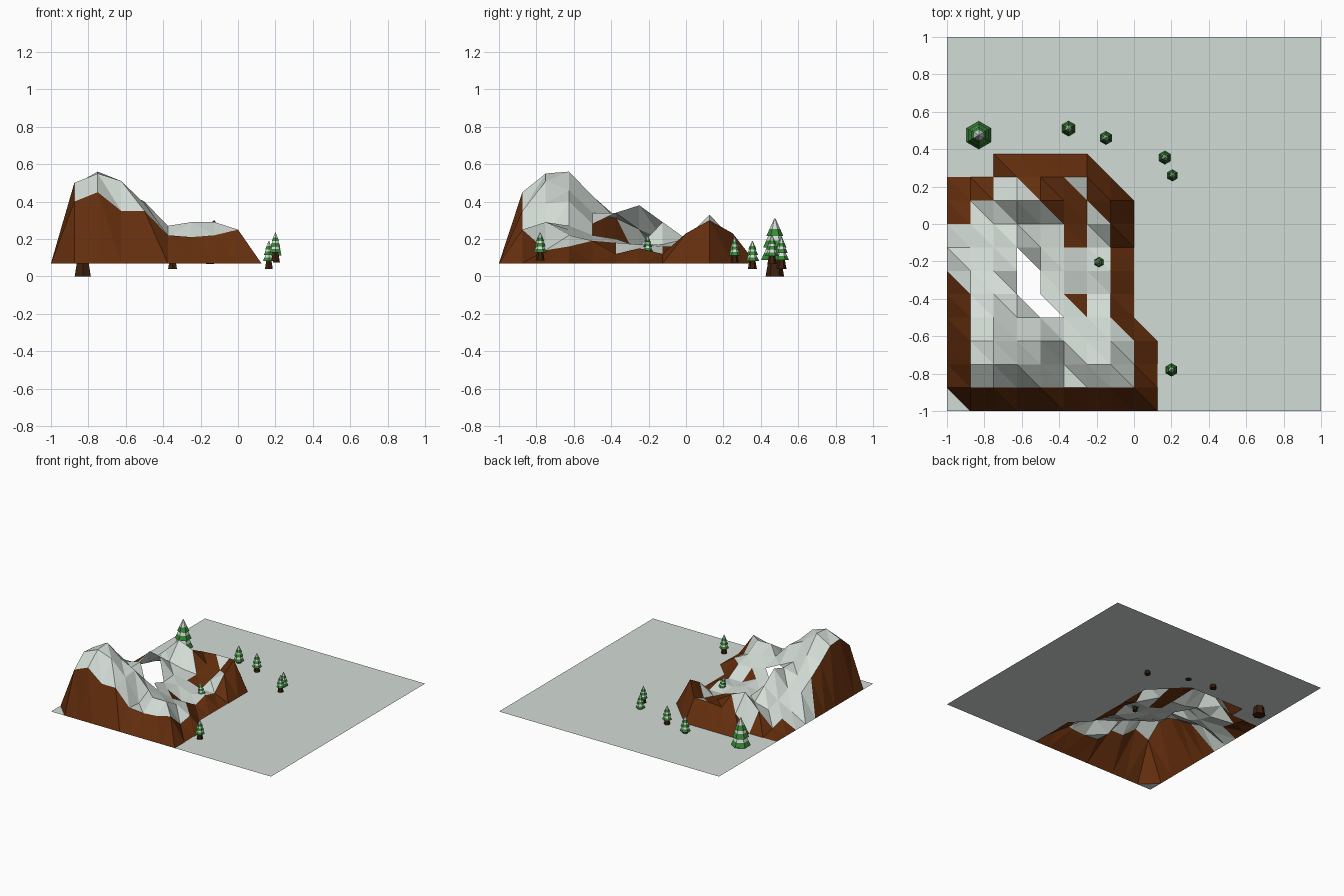
import bpy, bmesh
from math import sin, cos, tau

cube = bpy.data.objects.get("Cube")
if cube:
    bpy.data.objects.remove(cube, do_unlink=True)


def material(name, rgb):
    m = bpy.data.materials.new(name)
    m.use_nodes = True
    m.diffuse_color = (*rgb, 1)
    m.node_tree.nodes["Principled BSDF"].inputs["Base Color"].default_value = (*rgb, 1)
    return m


snow = material("snow", (0.65, 0.715, 0.67))
rock = material("brown rock", (0.125, 0.027, 0.004))
needles = material("pine green", (0.04, 0.25, 0.04))
bark = material("dark bark", (0.045, 0.014, 0.004))


def finish(bm, name, mats):
    mesh = bpy.data.meshes.new(name)
    bm.to_mesh(mesh)
    bm.free()
    for m in mats:
        mesh.materials.append(m)
    obj = bpy.data.objects.new(name, mesh)
    bpy.context.collection.objects.link(obj)
    return obj


# Terrain: a triangulated grid, flat except for the ridge in one corner
CELLS, STEP, BASE = 16, 0.125, 0.07

# Ridge heights in hundredths, starting one cell in from the corner, south to north
RIDGE = [
    (40, 45, 35, 35, 22, 21, 22, 25),
    (50, 55, 51, 39, 21, 29, 29, 14),
    (49, 56, 46, 40, 27, 25, 22, 16),
    (40, 43, 34, 28, 22, 19, 19),
    (32, 31, 34, 20, 18, 12, 12),
    (25, 25, 38, 16, 17, 13, 15),
    (14, 20, 29, 17, 16, 12, 12),
    (13, 17, 20, 17, 16, 15, 23),
    (10, 21, 33, 28, 20, 18, 30),
    (7, 7, 20, 22, 23, 23),
]


def height(i, j):
    if 1 <= j <= len(RIDGE) and 1 <= i <= len(RIDGE[j - 1]):
        return RIDGE[j - 1][i - 1] / 100
    return BASE


# Triangles named by column, row and half (0 = south-west, 1 = north-east)
OPENING = {(3, 6, 0), (3, 5, 0), (3, 5, 1), (3, 4, 1), (4, 4, 0)}
BARE = {(3, 9, 1), (4, 9, 0), (4, 9, 1), (5, 9, 0), (6, 9, 0), (4, 8, 1),
        (5, 8, 0), (5, 8, 1), (6, 8, 1), (5, 7, 0), (5, 7, 1), (5, 4, 1)}
SNOWY = {(2, 9, 0), (2, 9, 1), (0, 7, 0), (0, 7, 1), (0, 6, 0), (0, 6, 1), (0, 5, 1)}


def is_rock(key, zs):
    # Slopes that touch the flat ground are rock
    level = BASE + 0.001
    foot = min(zs) < level < max(zs)
    return key in BARE or (foot and key not in SNOWY)


bm = bmesh.new()
grid = [[bm.verts.new((-1 + i * STEP, -1 + j * STEP, height(i, j)))
         for i in range(CELLS + 1)] for j in range(CELLS + 1)]
for j in range(CELLS):
    for i in range(CELLS):
        sw, se = grid[j][i], grid[j][i + 1]
        nw, ne = grid[j + 1][i], grid[j + 1][i + 1]
        for half, tri in enumerate(((sw, se, nw), (se, ne, nw))):
            key = (i, j, half)
            if key not in OPENING:
                face = bm.faces.new(tri)
                face.material_index = int(is_rock(key, [v.co.z for v in tri]))
finish(bm, "snowy_terrain", [snow, rock])


# Trees: six-sided stacked tiers, each with a green skirt and a snowy band above
def stack(bm, rings, mats):
    loops = []
    for r, z in rings:
        loops.append([bm.verts.new((r * sin(k * tau / 6), -r * cos(k * tau / 6), z))
                      for k in range(6)])
    for low, high, mat in zip(loops, loops[1:], mats):
        for k in range(6):
            n = (k + 1) % 6
            bm.faces.new((low[k], low[n], high[n], high[k])).material_index = mat
    bm.faces.new(loops[0][::-1]).material_index = mats[0]
    bm.faces.new(loops[-1]).material_index = mats[-1]


def pine(name, x, y, z, tall, tilt=0):
    bm = bmesh.new()
    stack(bm, [(0.16, 0), (0.10, 0.34)], [2])
    for r, bottom, top, tip in ((0.24, 0.28, 0.56, 0.11), (0.20, 0.50, 0.78, 0.08),
                                (0.145, 0.70, 1.0, 0.01)):
        mid = bottom + 0.12
        waist = r + (tip - r) * 0.12 / (top - bottom)
        stack(bm, [(r, bottom), (waist, mid), (tip, top)], [0, 1])
    obj = finish(bm, name, [needles, snow, bark])
    obj.location = (x, y, z)
    obj.scale = (tall, tall, tall)
    obj.rotation_euler.y = tilt


pine("large_pine", -0.83, 0.475, 0, 0.31)
pine("north_pine", -0.35, 0.51, 0.04, 0.17)
pine("inner_north_pine", -0.15, 0.46, 0.065, 0.155)
pine("east_pine", 0.165, 0.355, 0.04, 0.15)
pine("inner_east_pine", 0.205, 0.26, 0.075, 0.135)
pine("south_pine", 0.20, -0.78, 0.085, 0.15)
pine("ridge_pine", -0.18, -0.205, 0.10, 0.12, -0.2)
